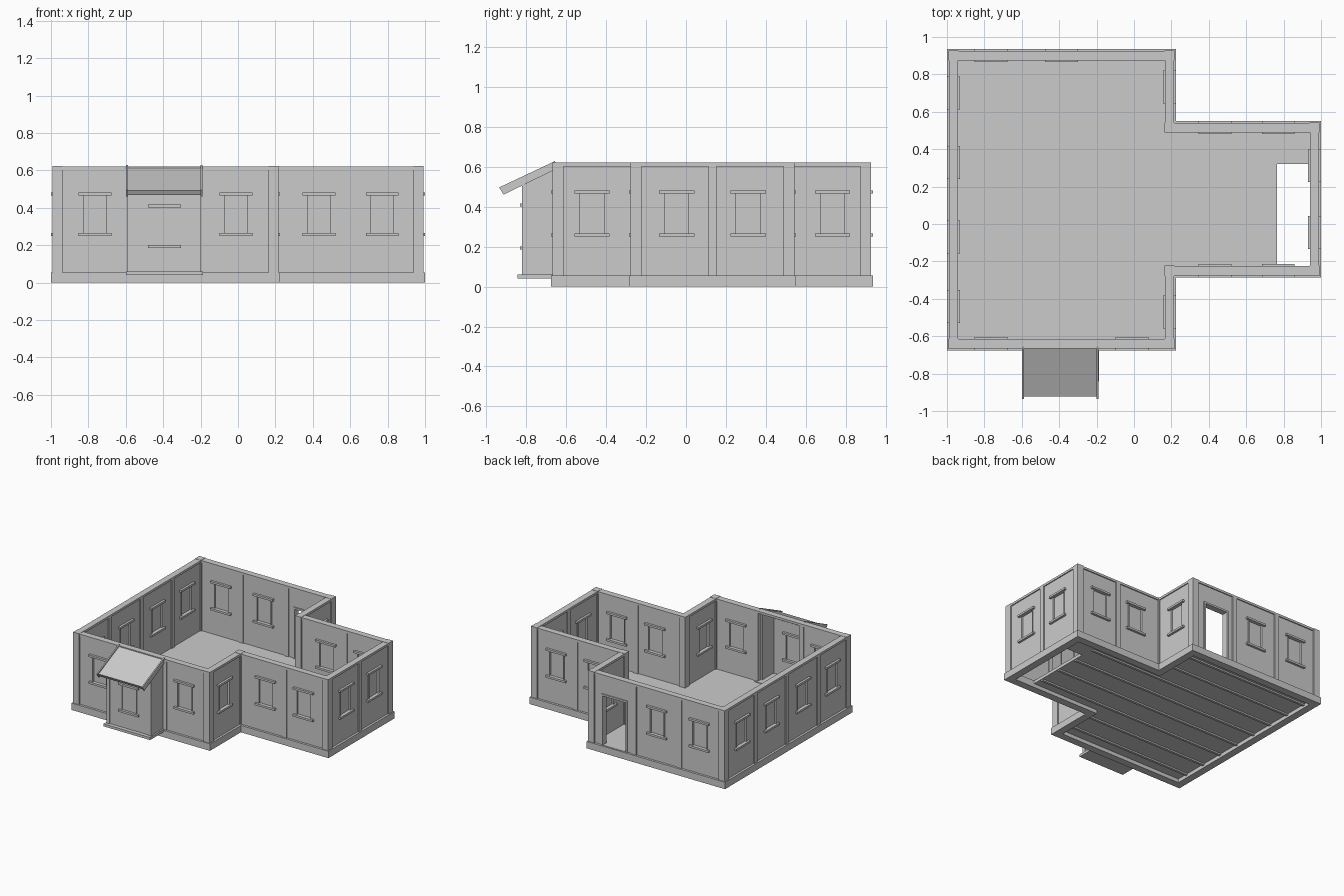
import bpy, bmesh
from mathutils import Matrix, Vector

cube = bpy.data.objects.get("Cube")
if cube:
    bpy.data.objects.remove(cube, do_unlink=True)

GREY = (0.6, 0.6, 0.6, 1)
mat = bpy.data.materials.new("plain_grey")
mat.use_nodes = True
mat.diffuse_color = GREY
mat.node_tree.nodes["Principled BSDF"].inputs["Base Color"].default_value = GREY

parts = {}
IDENT = Matrix.Identity(4)


def part(name):
    return parts.setdefault(name, bmesh.new())


def prism(name, M, outer, ext, inner=None):
    """Extrude a closed loop along ext, with an optional matching hole loop."""
    bm, ext, n = part(name), Vector(ext), len(outer)

    def ring(loop):
        low = [bm.verts.new(M @ Vector(p)) for p in loop]
        top = [bm.verts.new(M @ (Vector(p) + ext)) for p in loop]
        for i in range(n):
            j = (i + 1) % n
            bm.faces.new((low[i], low[j], top[j], top[i]))
        return low, top

    caps = ring(outer)
    if inner is None:
        for cap in caps:
            bm.faces.new(cap)
    else:
        for a, b in zip(caps, ring(inner)):
            for i in range(n):
                j = (i + 1) % n
                bm.faces.new((a[i], a[j], b[j], b[i]))


def box(name, M, u, w, z):
    prism(name, M, [(u[0], w[0], z[0]), (u[1], w[0], z[0]),
                    (u[1], w[1], z[0]), (u[0], w[1], z[0])], (0, 0, z[1] - z[0]))


def rect(u, z, w):
    return [(u[0], w, z[0]), (u[1], w, z[0]), (u[1], w, z[1]), (u[0], w, z[1])]


T = 0.05          # wall thickness
REC = 0.008       # panel recess
BASE, TOP = 0.05, 0.62


def window(M, c, z, t):
    """Pane, casing, head and sill of a window centred at c, on a wall of depth t."""
    u = (c - 0.06, c + 0.06)
    box("window_panes", M, u, (-t / 2 - 0.006, -t / 2 + 0.006), z)
    big = ((u[0] - 0.008, u[1] + 0.008), (z[0] - 0.004, z[1] + 0.004))
    prism("window_casings", M, rect(*big, -t + 0.004), (0, t - 0.008, 0), rect(u, z, -t + 0.004))
    for lo in (z[0] - 0.015, z[1]):
        for w in ((-0.01, 0.01), (-t - 0.01, -t + 0.01)):
            box("window_heads_and_sills", M, (c - 0.088, c + 0.088), w, (lo, lo + 0.016))


def panel(M, u, z, kind, c, t):
    """Recessed wall panel with a window or door opening."""
    if kind == "door":
        hole = ((c - 0.1, c + 0.1), (BASE + 0.008, 0.45))
        trim = ((c - 0.115, c + 0.115), (BASE + 0.002, 0.465))
        prism("door_frame", M, rect(*trim, -t), (0, t, 0), rect(*hole, -t))
    else:
        lo = 0.265 if kind == "window" else 0.2
        hole = ((c - 0.06, c + 0.06), (lo, lo + 0.2))
        window(M, c, hole[1], t)
    prism("wall_panels", M, rect(u, z, -t + REC), (0, t - 2 * REC, 0), rect(*hole, -t + REC))


# Footprint of the walls, counter-clockwise, with the bays of each side
outline = [Vector(p) for p in [(-0.99, -0.665), (0.215, -0.665), (0.215, -0.275), (0.99, -0.275),
                               (0.99, 0.54), (0.215, 0.54), (0.215, 0.925), (-0.99, 0.925)]]
W = "window"
bays = [(W, "bay", W), (W,), (W, W), (W, W), (W, W), (W,), ("door", W, W), (W,) * 4]
N = len(outline)
dirs = [(outline[(i + 1) % N] - outline[i]).normalized() for i in range(N)]
norms = [Vector((d.y, -d.x)) for d in dirs]


def offset(dist, z):
    return [(*(p + (norms[i] + norms[i - 1]) * dist), z) for i, p in enumerate(outline)]


# Walls, posts and top rails
for i, kinds in enumerate(bays):
    p, d, n = outline[i], dirs[i], norms[i]
    M = Matrix(((d.x, n.x, 0, p.x), (d.y, n.y, 0, p.y), (0, 0, 1, 0), (0, 0, 0, 1)))
    L = (outline[(i + 1) % N] - p).length
    s = L / len(kinds)
    for k, kind in enumerate(kinds):
        u = (k * s, k * s + s)
        if kind != "bay":
            c = (max(u[0], T) + min(u[1], L - T)) / 2
            panel(M, u, (BASE, TOP - 0.01), kind, c, T)
        if k:
            box("wall_posts", M, (u[0] - 0.02, u[0] + 0.02), (-T, 0), (BASE, TOP - 0.002))
    q = p - (norms[i - 1] + n) * T / 2
    h = T / 2 + 0.002
    box("corner_posts", IDENT, (q.x - h, q.x + h), (q.y - h, q.y + h), (BASE, TOP + 0.002))
prism("top_rail", IDENT, offset(0, TOP - 0.018), (0, 0, 0.018), offset(-T, TOP - 0.018))

# Ground beam, floor with stair opening, joists below
prism("ground_beam", IDENT, offset(0.01, 0), (0, 0, 0.055), offset(-0.05, 0))
floor = [(-0.95, -0.62), (0.17, -0.62), (0.17, -0.23), (0.765, -0.23), (0.765, 0.32),
         (0.945, 0.32), (0.945, 0.5), (0.17, 0.5), (0.17, 0.88), (-0.95, 0.88)]
prism("floor", IDENT, [(x, y, 0.03) for x, y in floor], (0, 0, 0.025))
for k in range(8):
    y = -0.52 + 0.19 * k
    end = 0.76 if -0.23 < y < 0.5 else 0.165
    box("floor_joists", IDENT, (-0.94, end), (y - 0.01, y + 0.01), (0.018, 0.032))

# Projecting bay: base, front wall, side walls, corner boards
X0, X1, YF = -0.588, -0.2, -0.82
box("bay_base", IDENT, (X0 - 0.012, X1 + 0.012), (-0.843, -0.6), (0.04, 0.06))
M = Matrix(((1, 0, 0, 0), (0, -1, 0, YF), (0, 0, 1, 0), (0, 0, 0, 1)))
panel(M, (X0 + 0.01, X1 - 0.01), (0.06, 0.5), "bay", (X0 + X1) / 2, 0.035)
for x in (X0, X1 - 0.02):
    prism("bay_sides", IDENT, [(x, -0.65, 0.06), (x, YF + 0.002, 0.06), (x, YF + 0.002, 0.515),
                               (x, -0.65, 0.6)], (0.02, 0, 0))
    box("bay_corner_boards", IDENT, (x - 0.003, x + 0.023), (YF, YF + 0.03), (0.06, 0.51))

# Sloped roof over the bay with side boards
slope = [(-0.908, 0.468), (-0.922, 0.492), (-0.66, 0.615), (-0.655, 0.592)]
prism("bay_roof", IDENT, [(X0, y, z) for y, z in slope], (X1 - X0, 0, 0))
board = [(-0.913, 0.46), (-0.935, 0.496), (-0.655, 0.628), (-0.65, 0.588)]
for x in (X0 - 0.01, X1):
    prism("bay_roof_side_boards", IDENT, [(x, y, z) for y, z in board], (0.01, 0, 0))

# Turn every part into an object
for name, bm in parts.items():
    bmesh.ops.recalc_face_normals(bm, faces=bm.faces)
    mesh = bpy.data.meshes.new(name)
    bm.to_mesh(mesh)
    bm.free()
    mesh.materials.append(mat)
    bpy.context.scene.collection.objects.link(bpy.data.objects.new(name, mesh))
